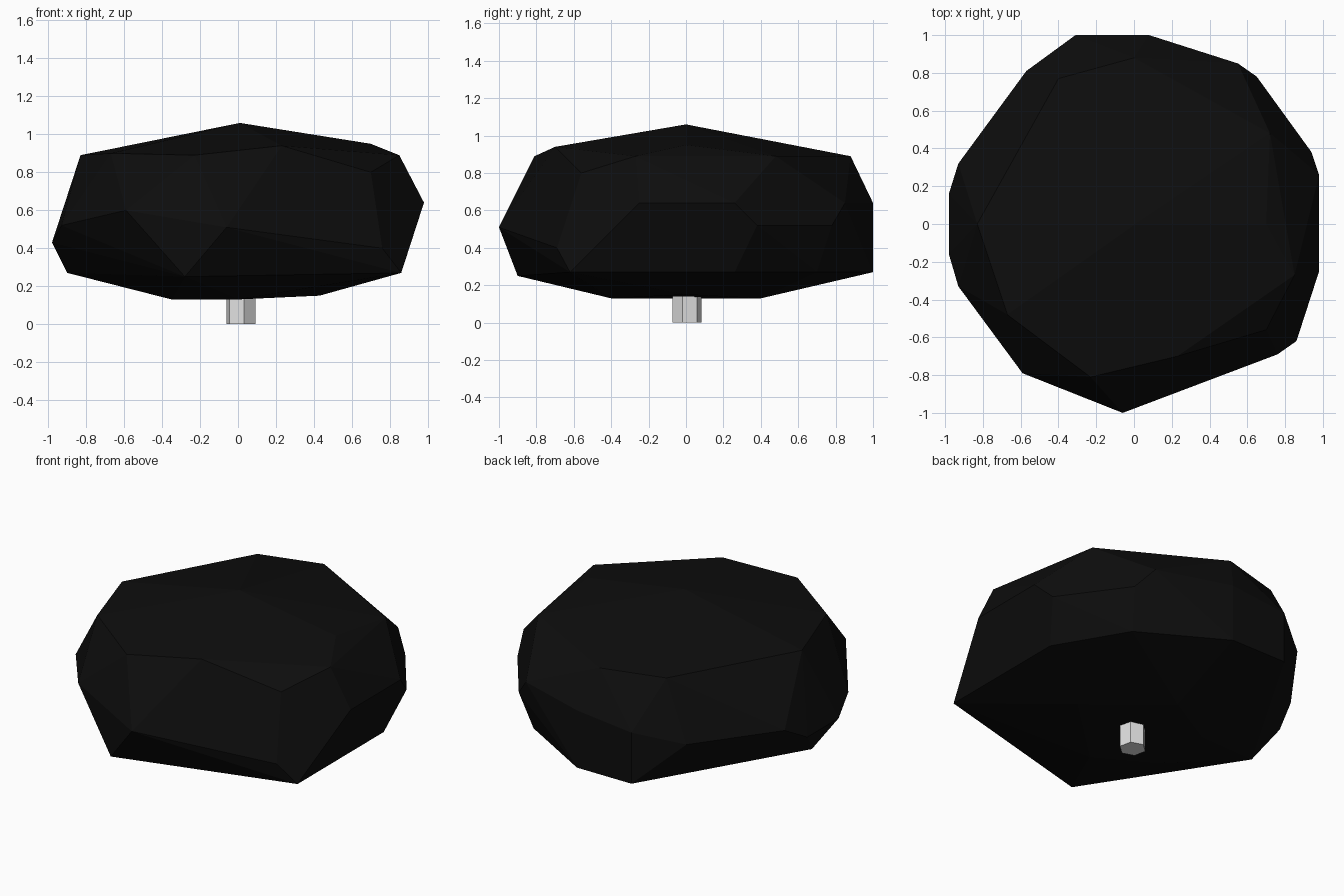
import bpy
import bmesh
import math
from mathutils import Vector

default_cube = bpy.data.objects.get("Cube")
if default_cube:
    bpy.data.objects.remove(default_cube, do_unlink=True)


def make_material(name, value):
    material = bpy.data.materials.new(name)
    material.use_nodes = True
    colour = (value, value, value, 1)
    material.diffuse_color = colour
    shader = material.node_tree.nodes["Principled BSDF"]
    shader.inputs["Base Color"].default_value = colour
    shader.inputs["Roughness"].default_value = 0.9
    return material


def finish_object(name, mesh_builder, material):
    """Turn the working mesh into a flat-shaded object in the scene."""
    bmesh.ops.recalc_face_normals(mesh_builder, faces=mesh_builder.faces)
    mesh = bpy.data.meshes.new(name)
    mesh_builder.to_mesh(mesh)
    mesh_builder.free()
    mesh.materials.append(material)
    new_object = bpy.data.objects.new(name, mesh)
    bpy.context.collection.objects.link(new_object)
    return new_object


def faceted_hull(name, corner_groups, material):
    """Wrap corners in a convex skin and merge nearly coplanar triangles."""
    builder = bmesh.new()
    for group in corner_groups:
        for corner in group:
            builder.verts.new(Vector(corner) / 100)
    result = bmesh.ops.convex_hull(builder, input=builder.verts)
    unused = set(result["geom_interior"]) | set(result["geom_unused"])
    unused = [item for item in unused if isinstance(item, bmesh.types.BMVert)]
    bmesh.ops.delete(builder, geom=unused, context="VERTS")
    bmesh.ops.dissolve_limit(builder, angle_limit=math.radians(3),
                             verts=builder.verts, edges=builder.edges)
    return finish_object(name, builder, material)


def prism(name, centre, radius, bottom, top, sides, turn, material):
    """Build a straight column with flat sides."""
    builder = bmesh.new()
    bmesh.ops.create_cone(builder, cap_ends=True, segments=sides,
                          radius1=radius, radius2=radius, depth=top - bottom)
    for vert in builder.verts:
        vert.co.rotate(turn_matrix(turn))
        vert.co += Vector((centre[0], centre[1], (bottom + top) / 2))
    return finish_object(name, builder, material)


def turn_matrix(degrees):
    from mathutils import Matrix
    return Matrix.Rotation(math.radians(degrees), 3, "Z")


charcoal = make_material("charcoal foliage", 0.004)
pale_grey = make_material("pale grey stem", 0.75)

# Crown corners, in hundredths of a unit
crown_top = [(1, 0, 106), (0, 88, 89), (-40, 77, 89), (-83, 0, 89),
             (-67, -48, 90), (-23, -81, 89), (23, -70, 94), (70, -56, 80),
             (85, -27, 89), (70, 0, 95), (72, 48, 89)]
crown_girth = [(8, 100, 64), (55, 85, 64), (65, 78, 52), (94, 38, 52),
               (98, 26, 64), (98, -25, 64), (76, -69, 40), (-6, -100, 51),
               (-59, -79, 60), (-93, -33, 52), (-98, -16, 43), (-98, 16, 43),
               (-93, 32, 52), (-57, 81, 52), (-31, 100, 60)]
crown_base = [(8, 100, 27), (-31, 100, 27), (-90, 0, 27), (-28, -90, 25),
              (86, -62, 27), (86, 26, 27), (60, 70, 27)]
crown_underside = [(-35, 20, 13), (-35, -20, 13), (0, -40, 13),
                   (0, 40, 13), (43, 0, 15)]
faceted_hull("crown", [crown_top, crown_girth, crown_base, crown_underside],
             charcoal)

# Short six-sided stem under the crown
prism("stem", (0.015, 0.005), 0.08, 0, 0.2, 6, 12, pale_grey)
